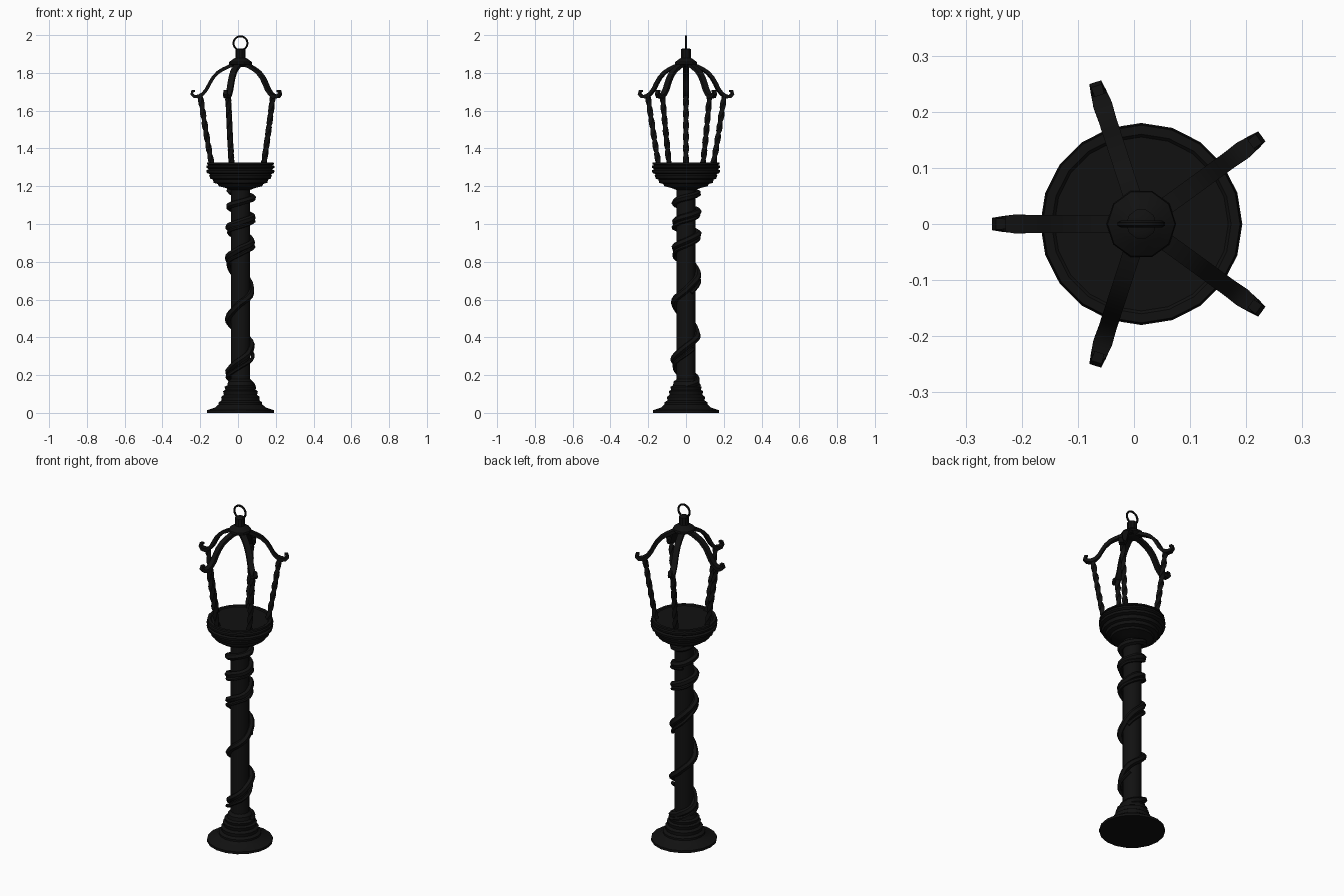
import bpy, bmesh, math
from mathutils import Vector, Matrix

if "Cube" in bpy.data.objects:
    bpy.data.objects.remove(bpy.data.objects["Cube"])

CX = 0.013  # axis of the lamp
iron = bpy.data.materials.new("black iron")
iron.diffuse_color = (0.0055, 0.0055, 0.0055, 1)
iron.use_nodes = True
iron.node_tree.nodes["Principled BSDF"].inputs["Base Color"].default_value = iron.diffuse_color


def finish(name, bm):
    bmesh.ops.recalc_face_normals(bm, faces=bm.faces)
    me = bpy.data.meshes.new(name)
    bm.to_mesh(me)
    bm.free()
    me.materials.append(iron)
    ob = bpy.data.objects.new(name, me)
    bpy.context.collection.objects.link(ob)
    smooth(ob)
    return ob


def smooth(ob):
    bpy.ops.object.select_all(action='DESELECT')
    ob.select_set(True)
    bpy.context.view_layer.objects.active = ob
    bpy.ops.object.shade_smooth_by_angle(angle=math.radians(35))


def skin(bm, rings):
    """Bridge rings of vertices and cap both ends."""
    n = len(rings[0])
    for a, b in zip(rings, rings[1:]):
        for i in range(n):
            j = (i + 1) % n
            bm.faces.new((a[i], a[j], b[j], b[i]))
    bm.faces.new(rings[0])
    bm.faces.new(rings[-1])


def lathe(name, profile, sides):
    bm = bmesh.new()
    skin(bm, [[bm.verts.new((CX + r * math.cos(math.tau * i / sides),
                             r * math.sin(math.tau * i / sides), z))
               for i in range(sides)] for r, z in profile])
    return finish(name, bm)


def bar(name, path, sizes, turn, twist=0.0):
    """Sweep a rectangle along an (r, z) path, then turn it round the axis."""
    bm = bmesh.new()
    rings = []
    pts = [Vector((r, 0, z)) for r, z in path]
    for k, p in enumerate(pts):
        t = (pts[min(k + 1, len(pts) - 1)] - pts[max(k - 1, 0)]).normalized()
        side = Vector((0, 1, 0))
        up = t.cross(side)
        w, h = sizes[k]
        spin = Matrix.Rotation(twist * k, 3, t)
        rings.append([bm.verts.new(p + spin @ (side * a * w + up * b * h))
                      for a, b in ((1, 1), (-1, 1), (-1, -1), (1, -1))])
    skin(bm, rings)
    bm.transform(Matrix.Translation((CX, 0, 0)) @ Matrix.Rotation(turn, 4, 'Z'))
    return finish(name, bm)


def tube(name, points, radius, closed=False):
    cu = bpy.data.curves.new(name, 'CURVE')
    cu.dimensions = '3D'
    cu.bevel_depth = radius
    cu.bevel_resolution = 1
    cu.use_fill_caps = True
    sp = cu.splines.new('POLY')
    sp.points.add(len(points) - 1)
    for q, p in zip(sp.points, points):
        q.co = (*p, 1)
    sp.use_cyclic_u = closed
    cu.materials.append(iron)
    ob = bpy.data.objects.new(name, cu)
    bpy.context.collection.objects.link(ob)
    bpy.ops.object.select_all(action='DESELECT')
    ob.select_set(True)
    bpy.context.view_layer.objects.active = ob
    bpy.ops.object.convert(target='MESH')
    smooth(bpy.context.object)


# Stepped foot, round column, ribbed bowl
lathe("foot", [(0.178, 0), (0.178, 0.014), (0.135, 0.028), (0.115, 0.045), (0.115, 0.056),
               (0.1, 0.066), (0.102, 0.085), (0.088, 0.095), (0.092, 0.115), (0.08, 0.122),
               (0.084, 0.138), (0.07, 0.145), (0.066, 0.165), (0.05, 0.18)], 18)
lathe("column", [(0.051, 0.12), (0.051, 1.2)], 16)
lathe("bowl", [(0.05, 1.18), (0.075, 1.19), (0.115, 1.2), (0.12, 1.212), (0.142, 1.218),
               (0.146, 1.235), (0.16, 1.24), (0.166, 1.258), (0.16, 1.264), (0.178, 1.27),
               (0.18, 1.284), (0.168, 1.29), (0.18, 1.298), (0.18, 1.308), (0.168, 1.312),
               (0.178, 1.316), (0.176, 1.325), (0.16, 1.325), (0.155, 1.32)], 20)

# Vines winding up the column: height reached at each quarter turn
climb = [0.14, 0.17, 0.22, 0.28, 0.35, 0.42, 0.5, 0.58, 0.65, 0.74, 0.82, 0.87,
         0.91, 0.95, 0.98, 1.01, 1.04, 1.065, 1.09, 1.115, 1.14, 1.16, 1.18]


def vine(name, first, last, radius, dist, lift, lag=0.0):
    pts = []
    for k in range(first * 5, last * 5 + 1):
        i = min(k // 5, len(climb) - 2)
        z = climb[i] + (climb[i + 1] - climb[i]) * (k / 5 - i)
        a = math.pi / 2 * k / 5 + lag
        d = dist + 0.005 * math.sin(k * 0.9)
        pts.append((CX + d * math.cos(a), d * math.sin(a), z + lift))
    tube(name, pts, radius)


vine("main_vine", 0, 22, 0.018, 0.061, 0)
vine("thin_vine_low", 0, 4, 0.01, 0.066, -0.01, 0.7)
vine("thin_vine_high", 8, 17, 0.01, 0.066, -0.015, 0.5)

# Five twisted uprights and five curled roof arms
arm_path = [(0.02, 1.845), (0.06, 1.835), (0.095, 1.818), (0.12, 1.802), (0.145, 1.775),
            (0.163, 1.745), (0.18, 1.712), (0.2, 1.688), (0.222, 1.675), (0.245, 1.675),
            (0.258, 1.688), (0.254, 1.704), (0.241, 1.704)]
arm_size = [(0.016, 0.009)] * 8 + [(0.017, 0.01), (0.014, 0.009), (0.011, 0.008),
                                   (0.01, 0.007), (0.009, 0.006)]
STEPS = 18
post_path = [(0.15 + 0.062 * (k / STEPS) ** 0.9, 1.31 + 0.365 * k / STEPS)
             for k in range(STEPS + 1)]
for n in range(5):
    turn = math.pi + n * math.tau / 5
    bar(f"upright_{n + 1}", post_path, [(0.0115, 0.0115)] * (STEPS + 1), turn, math.radians(30))
    bar(f"roof_arm_{n + 1}", arm_path, arm_size, turn)

# Crown cap and hanging ring
lathe("crown", [(0.03, 1.83), (0.05, 1.84), (0.062, 1.846), (0.06, 1.858), (0.035, 1.876),
                (0.027, 1.88), (0.027, 1.925), (0.02, 1.929)], 10)
tube("hanging_ring", [(CX + 0.037 * math.cos(math.tau * i / 20), 0,
                       1.957 + 0.037 * math.sin(math.tau * i / 20)) for i in range(20)],
     0.006, True)
